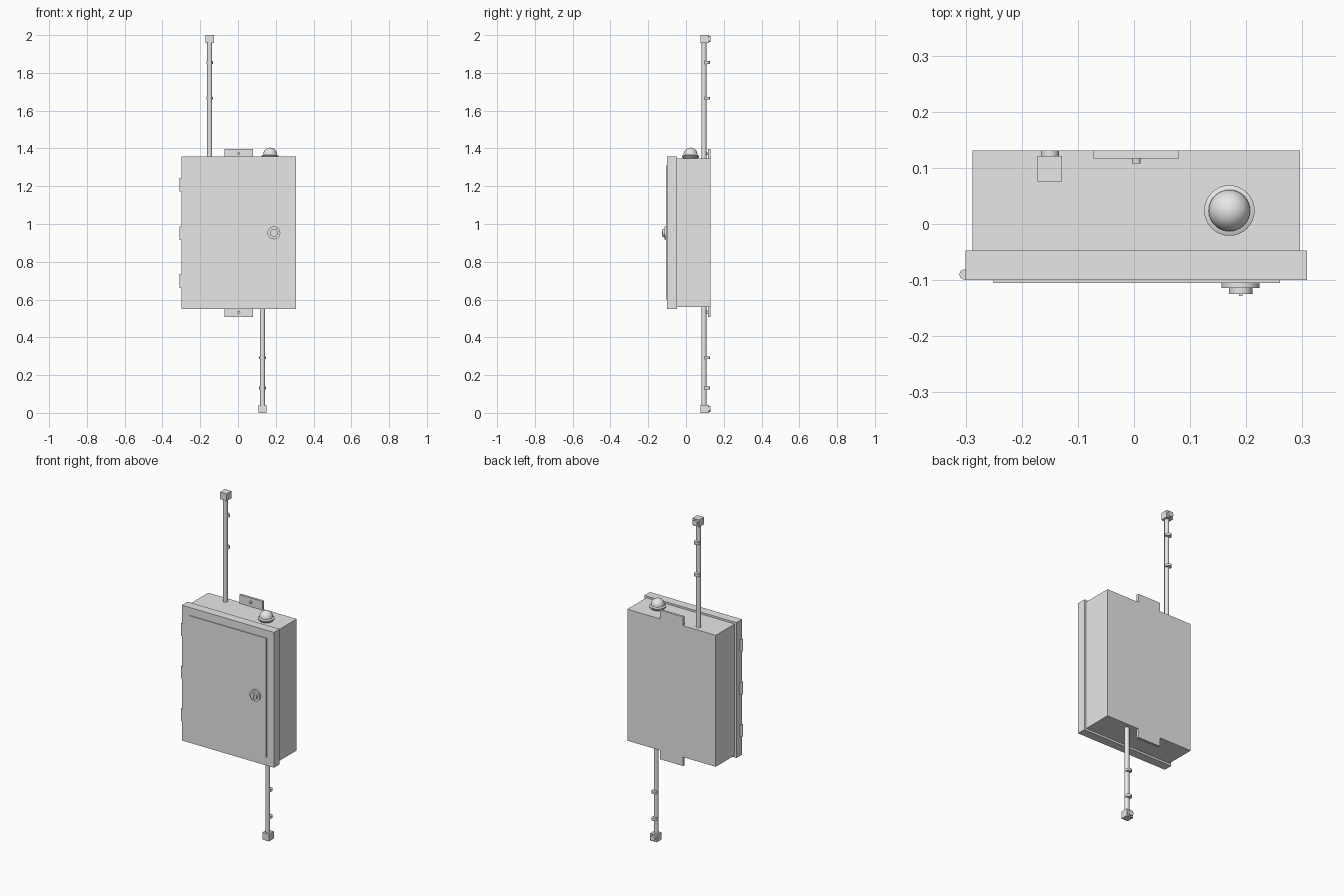
import bpy
import bmesh
import math
from mathutils import Matrix, Vector

cube = bpy.data.objects.get("Cube")
if cube:
    bpy.data.objects.remove(cube, do_unlink=True)

# Single painted metal colour
metal = bpy.data.materials.new("light_grey_metal")
metal.use_nodes = True
metal.diffuse_color = (0.8, 0.8, 0.8, 1)
metal.node_tree.nodes["Principled BSDF"].inputs["Base Color"].default_value = (0.8, 0.8, 0.8, 1)


def finish(name, bm, smooth=False):
    mesh = bpy.data.meshes.new(name)
    bmesh.ops.recalc_face_normals(bm, faces=bm.faces[:])
    bm.to_mesh(mesh)
    bm.free()
    mesh.materials.append(metal)
    obj = bpy.data.objects.new(name, mesh)
    bpy.context.collection.objects.link(obj)
    if smooth:
        bpy.ops.object.select_all(action="DESELECT")
        obj.select_set(True)
        bpy.context.view_layer.objects.active = obj
        bpy.ops.object.shade_smooth_by_angle(angle=math.radians(35))
    return obj


def box(name, low, high):
    low, high = Vector(low), Vector(high)
    bm = bmesh.new()
    place = Matrix.Translation((low + high) / 2) @ Matrix.Diagonal((high - low).to_4d())
    bmesh.ops.create_cube(bm, size=1, matrix=place)
    return finish(name, bm)


def lathe(name, profile, origin, axis="Z", sides=32):
    """Spin (radius, height) points round Z, or round -Y for front fittings."""
    bm = bmesh.new()
    verts = [bm.verts.new((r, 0, h)) for r, h in profile]
    edges = [bm.edges.new(pair) for pair in zip(verts, verts[1:])]
    bmesh.ops.spin(bm, geom=verts + edges, cent=(0, 0, 0), axis=(0, 0, 1),
                   angle=math.tau, steps=sides, use_duplicate=False)
    bmesh.ops.remove_doubles(bm, verts=bm.verts[:], dist=0.0001)
    turn = Matrix.Rotation(math.pi / 2, 4, "X") if axis == "Y" else Matrix()
    bmesh.ops.transform(bm, matrix=Matrix.Translation(origin) @ turn, verts=bm.verts[:])
    return finish(name, bm, True)


def rod(name, radius, length, origin, axis="Z", sides=24):
    return lathe(name, [(0, 0), (radius, 0), (radius, length), (0, length)],
                 origin, axis, sides)


# Cabinet body, overhanging door and its raised panel
box("cabinet_body", (-0.288, -0.05, 0.561), (0.296, 0.131, 1.346))
box("door", (-0.3, -0.1, 0.549), (0.308, -0.047, 1.357))
box("door_panel", (-0.25, -0.105, 0.6), (0.26, -0.099, 1.31))

# Hinge barrels on the right-hand edge of the door
for i, z in enumerate((0.662, 0.916, 1.171)):
    rod(f"hinge_{i + 1}", 0.009, 0.072, (-0.302, -0.09, z))

# Stepped lock with a keyhole plate
lathe("door_lock", [(0, 0), (0.034, 0), (0.034, 0.01), (0.021, 0.01),
                    (0.021, 0.021), (0, 0.021)], (0.19, -0.104, 0.953), "Y")
box("keyhole_plate", (0.187, -0.128, 0.942), (0.193, -0.124, 0.964))

# Wall brackets and their bolts
for side, low, high, bolt in (("upper", 1.34, 1.398, 1.373), ("lower", 0.508, 0.57, 0.533)):
    box(f"{side}_wall_bracket", (-0.072, 0.117, low), (0.08, 0.131, high))
    rod(f"{side}_bracket_bolt", 0.008, 0.012, (0.004, 0.12, bolt), "Y", 12)

# Beacon: collar plus a hemispherical dome
lathe("beacon_collar", [(0, 0), (0.038, 0), (0.045, 0.009), (0.045, 0.015),
                        (0.037, 0.019), (0, 0.019)], (0.17, 0.024, 1.346))
dome = [(0.037 * math.cos(a), 0.037 * math.sin(a))
        for a in (math.pi / 2 * i / 10 for i in range(11))]
lathe("beacon_dome", [(0, 0)] + dome, (0.17, 0.024, 1.367))


# Conduit pipes with square end boxes and pipe clips
def conduit(side, x, low, high, end_low, clips):
    y = 0.095
    rod(f"{side}_conduit", 0.0135, high - low, (x, y, low))
    box(f"{side}_end_box", (x - 0.022, y - 0.019, end_low), (x + 0.022, y + 0.026, end_low + 0.043))
    rod(f"{side}_end_nub", 0.016, 0.012, (x, 0.131, end_low + 0.0215), "Y")
    for i, z in enumerate(clips):
        rod(f"{side}_clip_{i + 1}", 0.0175, 0.014, (x, 0.1095, z - 0.007))


conduit("upper", -0.15, 1.33, 1.98, 1.957, (1.665, 1.855))
conduit("lower", 0.13, 0.02, 0.575, 0, (0.132, 0.292))
